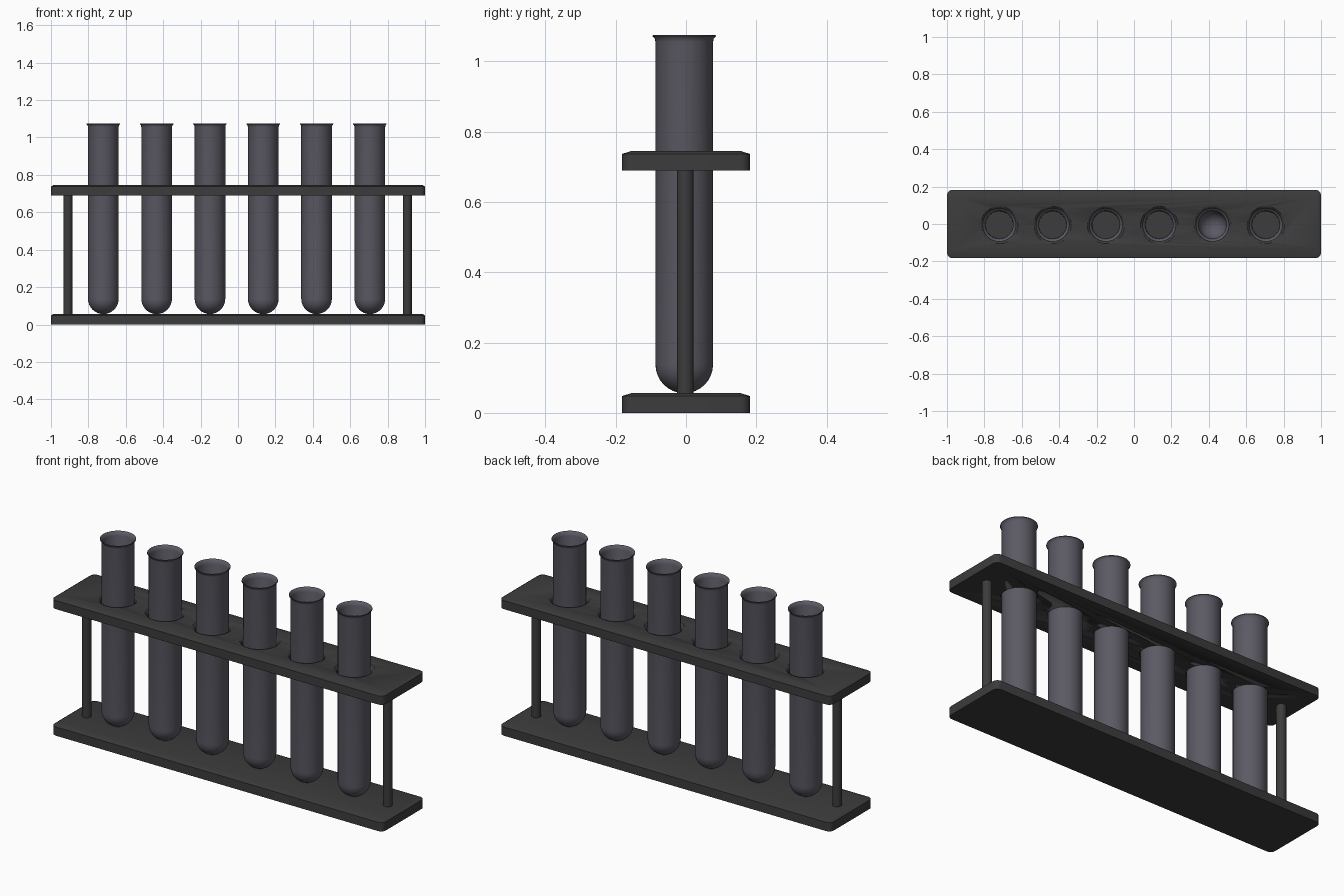
import bpy, bmesh, math

if "Cube" in bpy.data.objects:
    bpy.data.objects.remove(bpy.data.objects["Cube"])

TUBE_X = [-0.72 + 0.285 * i for i in range(6)]
TUBE_Y = -0.005


def material(name, rgb):
    m = bpy.data.materials.new(name)
    m.diffuse_color = (*rgb, 1)
    m.use_nodes = True
    m.node_tree.nodes["Principled BSDF"].inputs["Base Color"].default_value = m.diffuse_color
    return m


RACK = material("dark_rack", (0.045, 0.045, 0.045))
GLASS = material("smoky_glass", (0.105, 0.1, 0.125))
FLUID = material("dark_liquid", (0.045, 0.045, 0.045))


def finish(bm, name, mat, smooth=True):
    bmesh.ops.recalc_face_normals(bm, faces=bm.faces)
    me = bpy.data.meshes.new(name)
    bm.to_mesh(me)
    bm.free()
    ob = bpy.data.objects.new(name, me)
    bpy.context.collection.objects.link(ob)
    me.materials.append(mat)
    if smooth:
        bpy.ops.object.select_all(action='DESELECT')
        ob.select_set(True)
        bpy.context.view_layer.objects.active = ob
        bpy.ops.object.shade_smooth_by_angle(angle=math.radians(35))
    return ob


def lathe(name, profile, x, y, mat, n=40):
    """Spin (radius, z) points; radius 0 makes a pole."""
    bm = bmesh.new()
    vs = [bm.verts.new((r, 0, z)) for r, z in profile]
    es = [bm.edges.new(p) for p in zip(vs, vs[1:])]
    bmesh.ops.spin(bm, geom=vs + es, axis=(0, 0, 1), cent=(0, 0, 0),
                   angle=2 * math.pi, steps=n, use_merge=True)
    bmesh.ops.remove_doubles(bm, verts=bm.verts, dist=1e-5)
    bmesh.ops.translate(bm, verts=bm.verts, vec=(x, y, 0))
    return finish(bm, name, mat)


def outline(bm, hx, hy, r, z, seg=4):
    pts = []
    for k, (sx, sy) in enumerate([(1, 1), (-1, 1), (-1, -1), (1, -1)]):
        for i in range(seg + 1):
            a = math.pi / 2 * (k + i / seg)
            pts.append(bm.verts.new((sx * (hx - r) + r * math.cos(a),
                                     sy * (hy - r) + r * math.sin(a), z)))
    return pts


def plate(name, z0, z1):
    # rounded slab with a softly sloped upper edge
    bm = bmesh.new()
    rings = [outline(bm, 1.0, 0.182, 0.028, z0),
             outline(bm, 1.0, 0.182, 0.028, z1 - 0.008),
             outline(bm, 0.988, 0.156, 0.02, z1)]
    for a, b in zip(rings, rings[1:]):
        for i in range(len(a)):
            j = (i + 1) % len(a)
            bm.faces.new((a[i], a[j], b[j], b[i]))
    bm.faces.new(rings[0])
    bm.faces.new(rings[-1])
    return finish(bm, name, RACK)


def bowl(r, z, n=8):
    """Quarter circle from the pole up to radius r, lowest point at z."""
    return [(r * math.sin(math.pi / 2 * i / n),
             z + r * (1 - math.cos(math.pi / 2 * i / n))) for i in range(n + 1)]


# plates and posts
plate("base_plate", 0.0, 0.056)
shelf = plate("upper_shelf", 0.69, 0.745)
for side, x in (("left", -0.91), ("right", 0.905)):
    lathe(side + "_post", [(0, 0.05), (0.024, 0.05), (0.024, 0.7), (0, 0.7)],
          x, -0.002, RACK, 24)

# countersunk holes in the shelf
for x in TUBE_X:
    cutter = lathe("hole_cutter", [(0, 0.65), (0.086, 0.65), (0.086, 0.728),
                                   (0.09, 0.738), (0.101, 0.7455), (0.101, 0.8), (0, 0.8)],
                   x, TUBE_Y, RACK)
    mod = shelf.modifiers.new("hole", 'BOOLEAN')
    mod.operation, mod.solver, mod.object = 'DIFFERENCE', 'EXACT', cutter
    bpy.context.view_layer.objects.active = shelf
    bpy.ops.object.modifier_apply(modifier=mod.name)
    bpy.data.objects.remove(cutter)

# hollow tubes with flared lips, all but one partly filled
tube_profile = (bowl(0.082, 0.056)
                + [(0.082, 1.056), (0.084, 1.065), (0.09, 1.072), (0.089, 1.076),
                   (0.08, 1.07), (0.074, 1.055)]
                + bowl(0.074, 0.064)[::-1])
for i, x in enumerate(TUBE_X):
    lathe(f"test_tube_{i + 1}", tube_profile, x, TUBE_Y, GLASS)
    if i != 4:
        lathe(f"liquid_{i + 1}", bowl(0.0735, 0.0645) + [(0.0735, 0.45), (0, 0.45)],
              x, TUBE_Y, FLUID)
